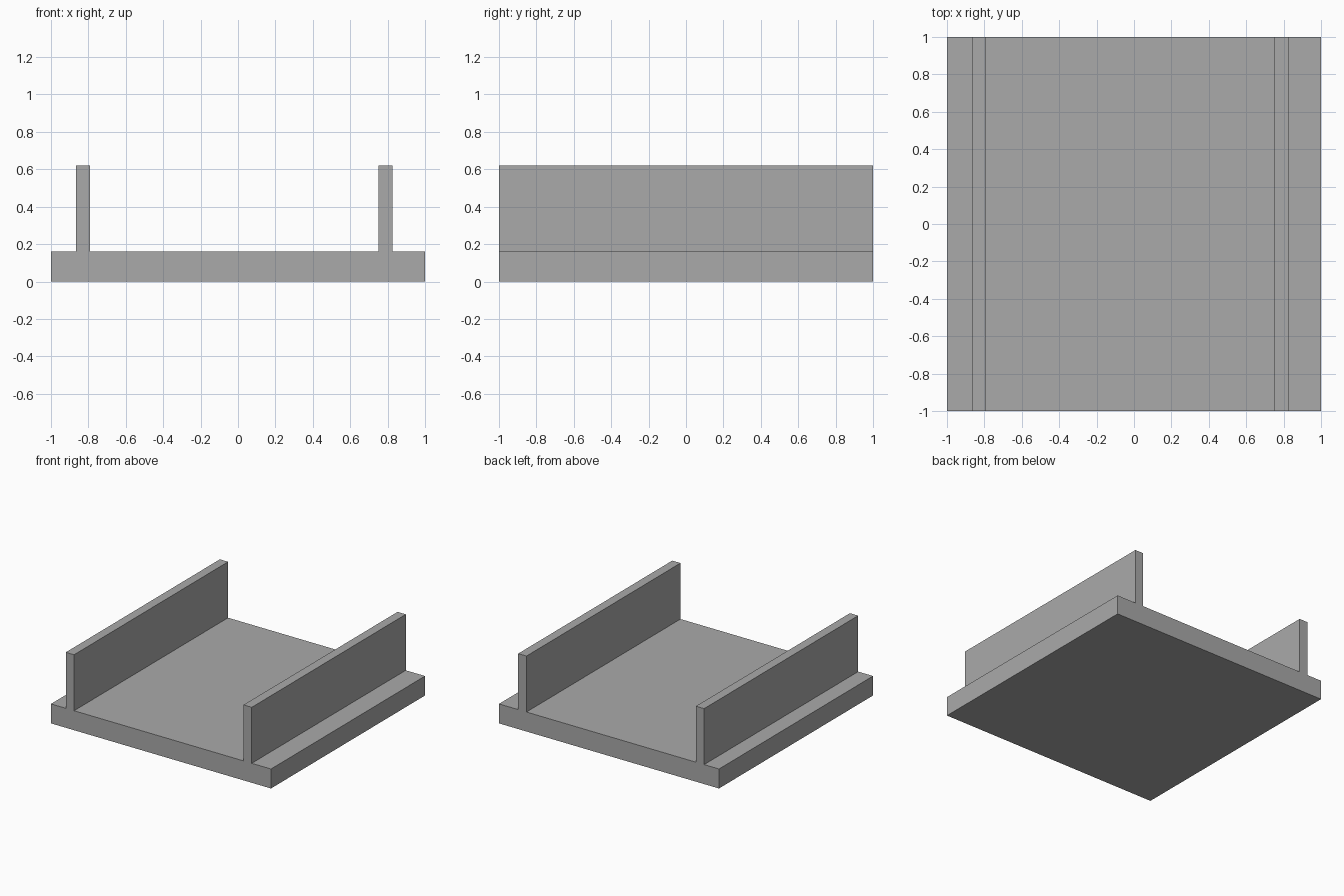
import bpy
import bmesh

cube = bpy.data.objects.get("Cube")
if cube:
    bpy.data.objects.remove(cube, do_unlink=True)

# Single plain grey
grey = bpy.data.materials.new("plain_grey")
grey.use_nodes = True
colour = (0.4, 0.4, 0.4, 1.0)
grey.diffuse_color = colour
grey.node_tree.nodes["Principled BSDF"].inputs["Base Color"].default_value = colour

BASE_TOP, WALL_TOP = 0.16, 0.62
WALL_WIDTH = 0.075
WALL_STARTS = (-0.865, 0.75)  # low-x side of each wall

# Channel cross-section: flat base with two upright walls
profile = [(1, 0), (-1, 0), (-1, BASE_TOP)]
for x in WALL_STARTS:
    end = x + WALL_WIDTH
    profile += [(x, BASE_TOP), (x, WALL_TOP), (end, WALL_TOP), (end, BASE_TOP)]
profile.append((1, BASE_TOP))

# Extrude the section from front to back
bm = bmesh.new()
front = bm.faces.new([bm.verts.new((x, -1, z)) for x, z in profile])
extruded = bmesh.ops.extrude_face_region(bm, geom=[front], use_keep_orig=True)
back_verts = [v for v in extruded["geom"] if isinstance(v, bmesh.types.BMVert)]
bmesh.ops.translate(bm, verts=back_verts, vec=(0, 2, 0))
bmesh.ops.recalc_face_normals(bm, faces=bm.faces)

mesh = bpy.data.meshes.new("channel_base")
bm.to_mesh(mesh)
bm.free()
mesh.materials.append(grey)
channel = bpy.data.objects.new("channel_base", mesh)
bpy.context.collection.objects.link(channel)
